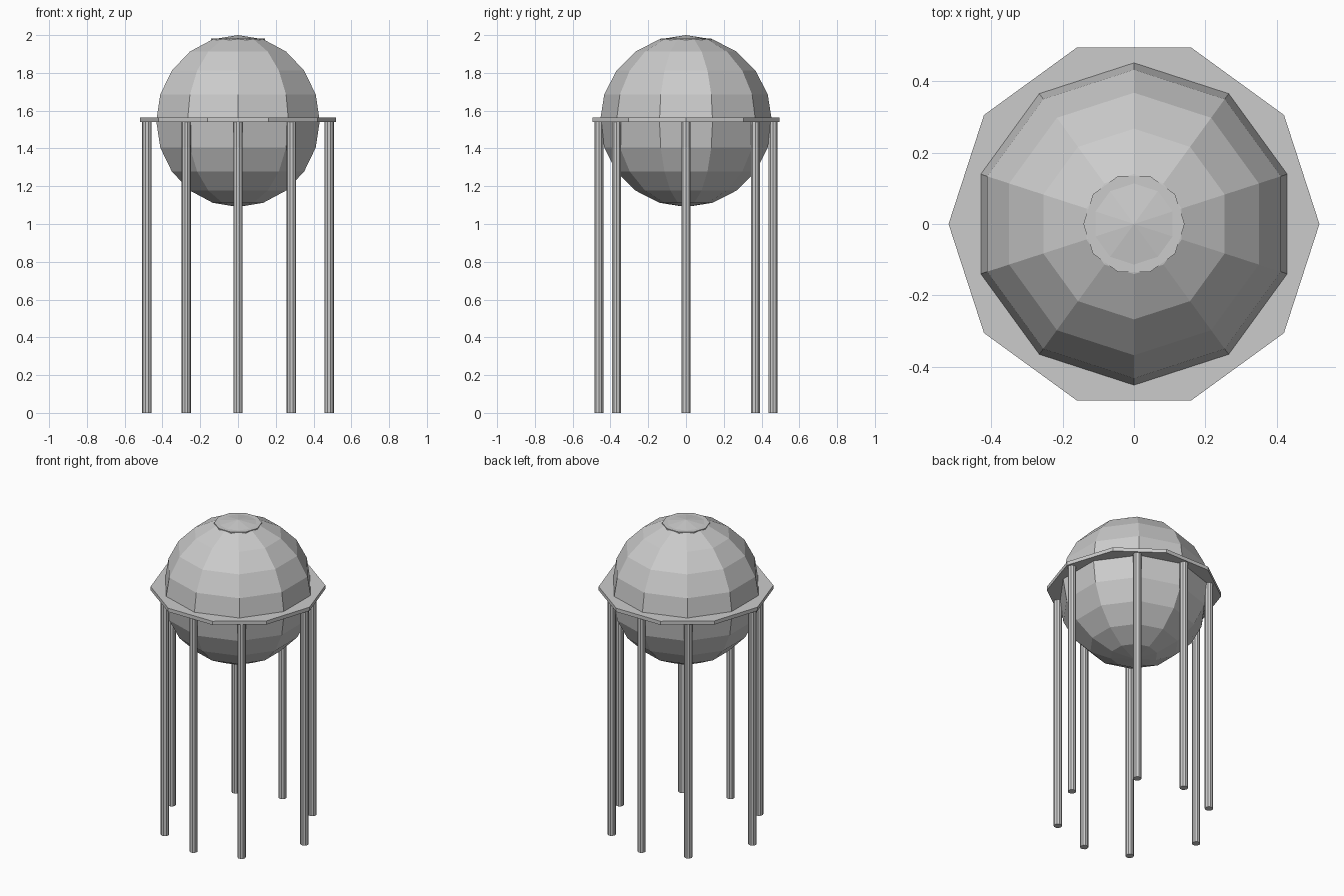
import bpy
from math import radians

if "Cube" in bpy.data.objects:
    bpy.data.objects.remove(bpy.data.objects["Cube"])

SIDES = 10


def prism(name, radius, z0, z1, x=0.0, y=0.0):
    # upright ten-sided prism with a corner on +x
    bpy.ops.mesh.primitive_cylinder_add(vertices=SIDES, radius=radius, depth=z1 - z0,
                                        location=(x, y, (z0 + z1) / 2),
                                        rotation=(0, 0, radians(90)))
    ob = bpy.context.object
    ob.name = name
    return ob


# faceted tank
bpy.ops.mesh.primitive_uv_sphere_add(segments=SIDES, ring_count=10, radius=0.455,
                                     location=(0, 0, 1.545))
bpy.context.object.name = "tank"

# walkway round the equator and flat hatch rim at the top
prism("walkway", 0.52, 1.541, 1.565)
prism("hatch_rim", 0.142, 1.965, 1.982)

# eight support legs
legs = [(0.482, 0), (-0.482, 0), (0, 0.4615), (0, -0.4615)]
legs += [(x, y) for x in (-0.274, 0.283) for y in (-0.367, 0.367)]
for i, (x, y) in enumerate(legs):
    prism(f"leg_{i + 1}", 0.025, 0.0, 1.545, x, y)
